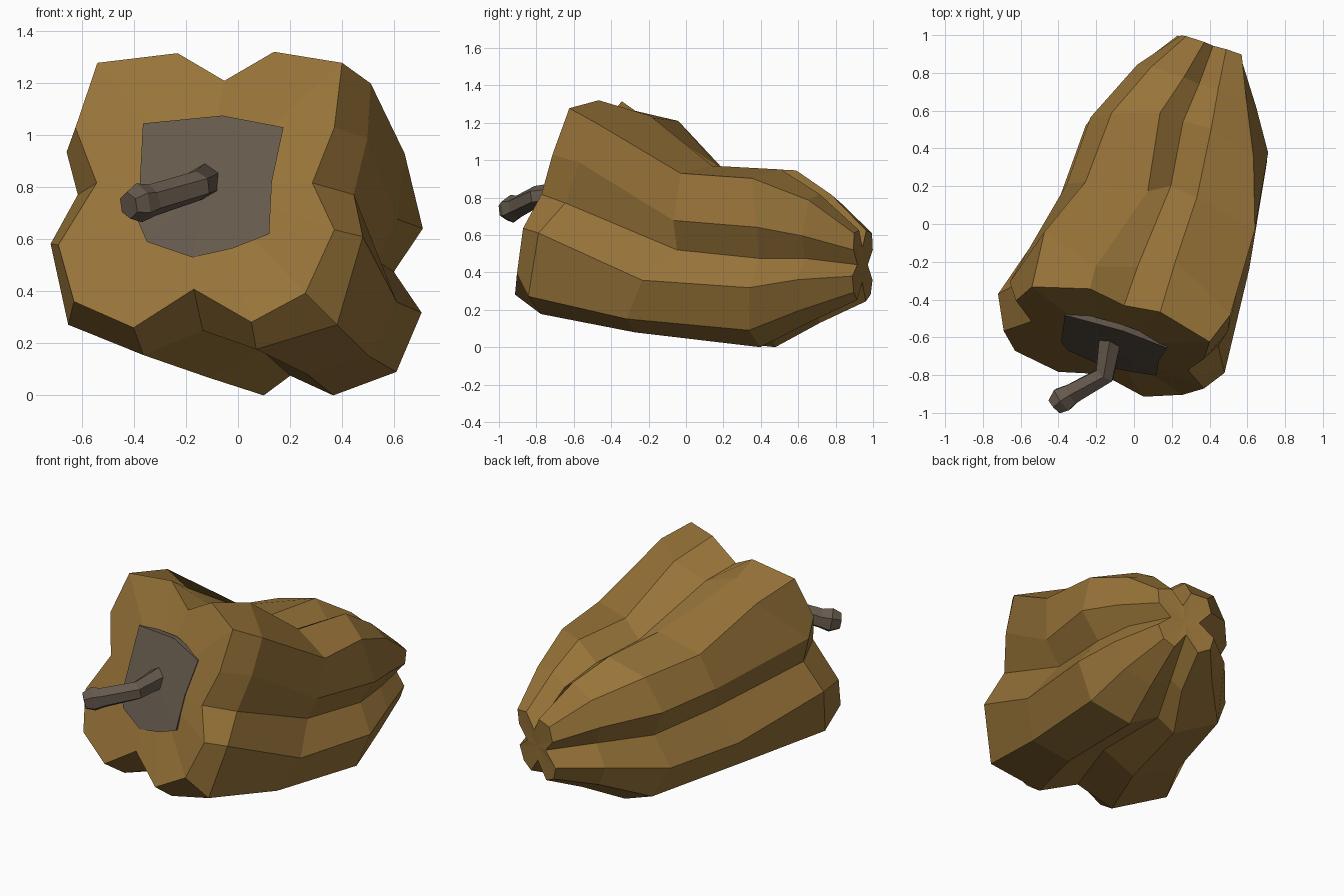
import bpy, bmesh
from mathutils import Vector

if "Cube" in bpy.data.objects:
    bpy.data.objects.remove(bpy.data.objects["Cube"])


def material(name, rgb):
    m = bpy.data.materials.new(name)
    m.diffuse_color = (*rgb, 1)
    m.use_nodes = True
    m.node_tree.nodes["Principled BSDF"].inputs["Base Color"].default_value = m.diffuse_color
    return m


def loft(name, rings, mat, start=None, end=None):
    """Join rings of points with quads; close the ends with fans."""
    bm = bmesh.new()
    vs = [[bm.verts.new(p) for p in r] for r in rings]
    n = len(vs[0])
    for a, b in zip(vs, vs[1:]):
        for i in range(n):
            j = (i + 1) % n
            bm.faces.new((a[i], a[j], b[j], b[i]))
    for ring, tip in ((vs[0], start), (vs[-1], end)):
        if tip is not None:
            c = bm.verts.new(tip)
            for i in range(n):
                bm.faces.new((ring[i], ring[(i + 1) % n], c))
    bmesh.ops.recalc_face_normals(bm, faces=bm.faces)
    me = bpy.data.meshes.new(name)
    bm.to_mesh(me)
    bm.free()
    me.materials.append(mat)
    ob = bpy.data.objects.new(name, me)
    bpy.context.collection.objects.link(ob)
    return ob


skin = material("golden brown skin", (0.310, 0.172, 0.040))
woody = material("grey brown stem", (0.130, 0.100, 0.073))

# Four-lobed cross-sections in unit (x, z), clockwise from the top groove
lobes = [(.17, .79), (.52, 1), (1, .92), (.945, .45), (.79, .05), (.945, -.29),
         (.74, -.75), (.36, -.96), (-.045, -.72), (-.47, -1), (-.89, -.81),
         (-1, -.40), (-.73, .05), (-.88, .45), (-.725, .92), (-.16, .99)]
shoulder = [(.20, .80), (.53, .95), (1, .88), (.98, .50), (.895, .11), (.95, -.18),
            (.79, -.79), (.285, -.96), (-.05, -.83), (-.42, -1), (-.89, -.79),
            (-1, -.23), (-.83, .11), (-.90, .405), (-.60, .90), (-.16, .94)]
waist = [(.16, .82), (.42, 1), (1, .91), (.945, .35), (.79, 0), (.945, -.36),
         (.74, -.82), (.30, -.98), (-.045, -.76), (-.43, -1), (-.89, -.81),
         (-1, -.40), (-.73, .05), (-.88, .45), (-.69, .90), (-.07, .99)]
belly = [(.06, .80), (.37, 1), (.83, .90), (.99, .35), (.76, 0), (.98, -.33),
         (.78, -.81), (.28, -1), (-.06, -.84), (-.27, -1), (-.80, -.75),
         (-1, -.35), (-.78, .05), (-.95, .42), (-.72, .85), (-.19, .99)]
# Star-shaped tip: same lobes with deeper grooves
star = [(u * .65, v * .65) if i % 4 == 0 else (u, v) for i, (u, v) in enumerate(lobes)]


def section(profile, cx, cy, cz, hx, hz, tx, tz, shift={}):
    """Tilted cross-section; shift moves single points along y."""
    return [(cx + u * hx, cy + tx * u * hx + tz * v * hz + shift.get(i, 0), cz + v * hz)
            for i, (u, v) in enumerate(profile)]


# Centre x, y, z, half width, half height, tilt of y with x and with z
body = [section(lobes, -.145, -.65, .79, .545, .53, -.31, .40,
                {0: .08, 1: .06, 15: .07, 6: .03}),
        section(shoulder, -.105, -.48, .71, .615, .555, -.35, .44,
                {0: .10, 1: .17, 14: .09, 15: -.01, 5: -.06, 11: -.05, 13: -.12, 12: -.04}),
        section(waist, .11, -.03, .52, .53, .45, -.33, .43,
                {0: .10, 1: .05, 4: .12, 3: .06, 5: .03, 14: -.04}),
        section(belly, .23, .50, .475, .485, .475, -.30, .13,
                {2: -.08, 11: -.10, 12: -.08, 13: -.10, 14: -.07}),
        section(belly, .325, .72, .475, .325, .345, -.35, .10),
        section(star, .40, .945, .435, .17, .19, -.33, .05)]
loft("fruit_body", body, skin, start=(-.13, -.64, .80), end=(.40, .94, .435))

# Thin cap plate lying on the tilted front face
outline = [(-.365, 1.045), (-.06, 1.075), (.175, 1.03), (.13, .82), (.12, .62),
           (-.02, .565), (-.175, .53), (-.35, .59), (-.385, .67), (-.375, .86)]


def on_face(x, z, lift):
    return (x, -.65 - .31 * (x + .145) + .40 * (z - .79) - lift, z)


loft("stem_cap", [[on_face(x, z, -.03) for x, z in outline],
                  [on_face(x, z, .003) for x, z in outline]], woody,
     end=on_face(-.12, .81, .006))

# Bent six-sided stem: x, y, z, radius along its path
path = [(-.125, -.60, .825, .068), (-.155, -.80, .805, .058),
        (-.33, -.90, .75, .062), (-.38, -.93, .74, .076), (-.42, -.965, .73, .052)]
pts = [Vector(p[:3]) for p in path]
hexagon = [(1, 0), (.5, .866), (-.5, .866), (-1, 0), (-.5, -.866), (.5, -.866)]
rings = []
for i, p in enumerate(pts):
    d = (pts[min(i + 1, len(pts) - 1)] - pts[max(i - 1, 0)]).normalized()
    side = d.cross(Vector((0, 0, 1))).normalized()
    up = side.cross(d)
    rings.append([p + (side * s + up * c) * path[i][3] for c, s in hexagon])
loft("stem", rings, woody, start=pts[0], end=pts[-1])
